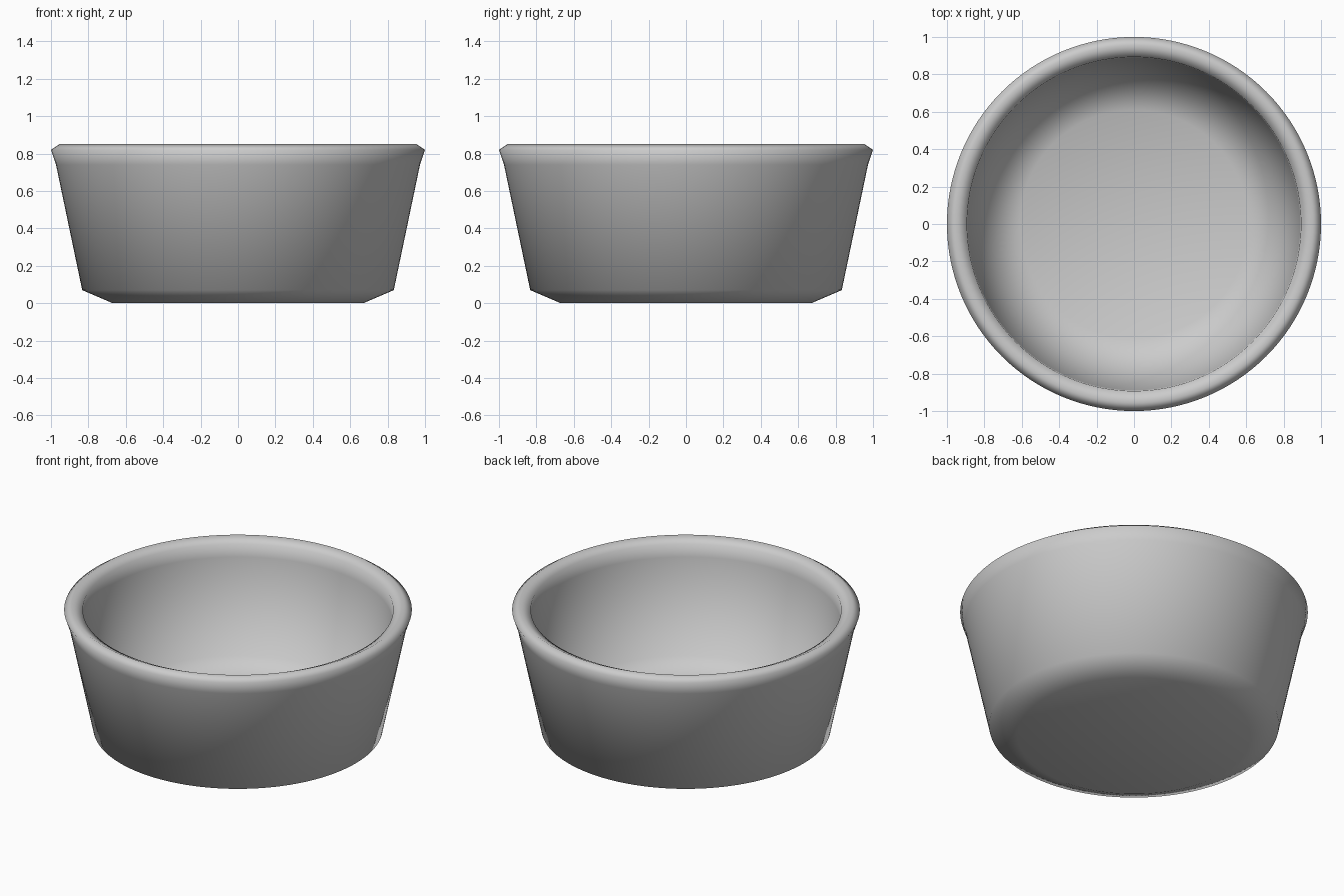
import bpy, bmesh, math

if "Cube" in bpy.data.objects:
    bpy.data.objects.remove(bpy.data.objects["Cube"])

# Half cross-section (radius, height), from underside centre round to inner floor centre
PROFILE = [
    (0, 0), (0.67, 0), (0.833, 0.07),            # base and lower chamfer
    (0.973, 0.74), (1.0, 0.82), (0.955, 0.85),   # outer wall and flared lip
    (0.893, 0.82), (0.888, 0.74),                # inside of the lip
    (0.765, 0.17), (0.61, 0.10), (0, 0.10),      # inner wall and floor
]
SEGMENTS = 128


def lathe(name, profile):
    bm = bmesh.new()
    verts = [bm.verts.new((r, 0, z)) for r, z in profile]
    edges = [bm.edges.new(pair) for pair in zip(verts, verts[1:])]
    bmesh.ops.spin(bm, geom=verts + edges, cent=(0, 0, 0), axis=(0, 0, 1),
                   angle=math.tau, steps=SEGMENTS, use_merge=False)
    bmesh.ops.remove_doubles(bm, verts=bm.verts, dist=1e-4)
    bmesh.ops.recalc_face_normals(bm, faces=bm.faces)
    for face in bm.faces:
        face.smooth = True
    mesh = bpy.data.meshes.new(name)
    bm.to_mesh(mesh)
    bm.free()
    obj = bpy.data.objects.new(name, mesh)
    bpy.context.collection.objects.link(obj)
    return obj


# Round open bowl
lathe("bowl", PROFILE)
